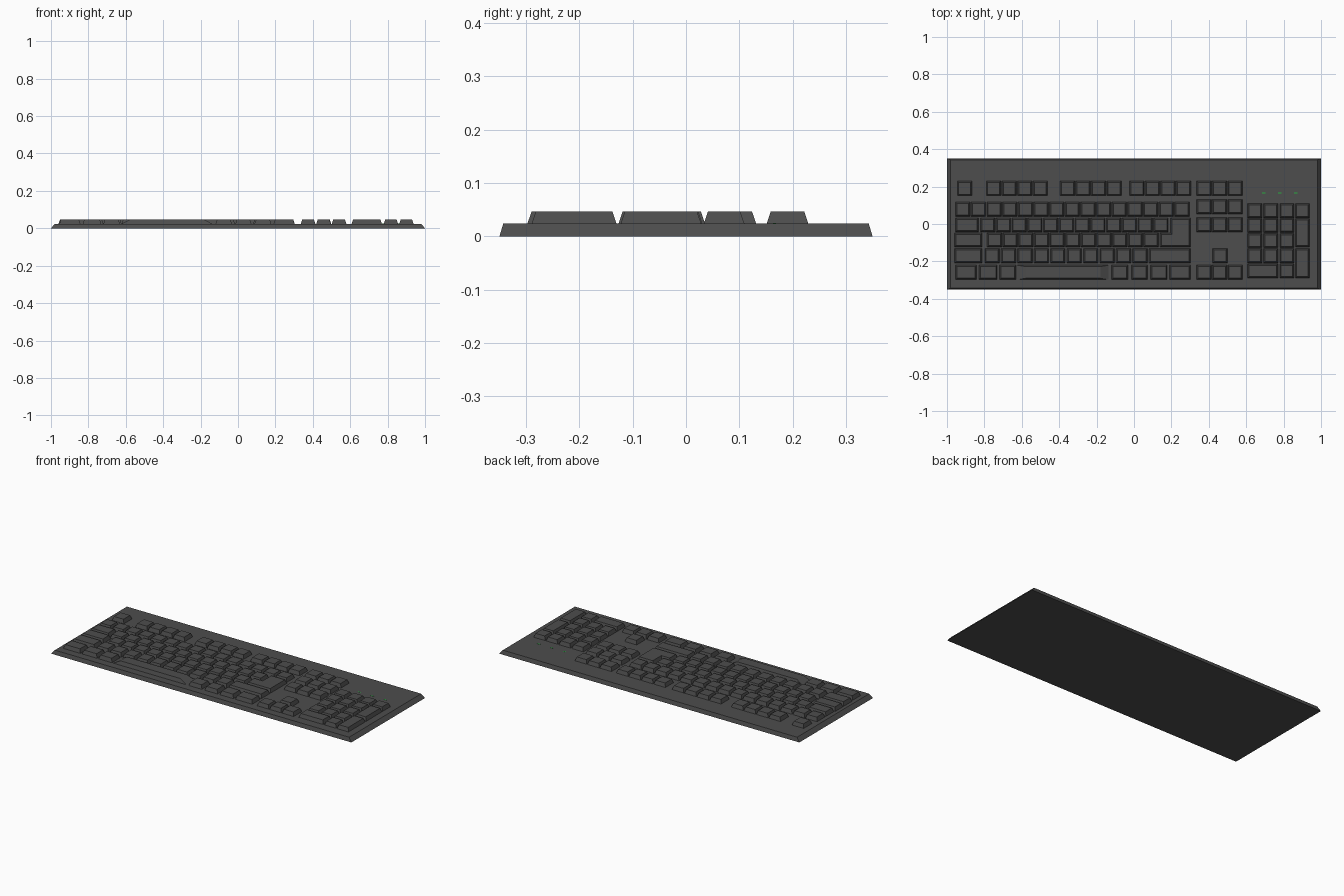
import bpy, bmesh

if "Cube" in bpy.data.objects:
    bpy.data.objects.remove(bpy.data.objects["Cube"])

DECK, TOP = 0.0235, 0.046      # deck height, keycap height
INSET = 0.008                  # keycap taper per side

dark = bpy.data.materials.new("dark_plastic")
dark.diffuse_color = (0.075, 0.075, 0.075, 1)
dark.use_nodes = True
dark.node_tree.nodes["Principled BSDF"].inputs["Base Color"].default_value = dark.diffuse_color
green = bpy.data.materials.new("green_light")
green.diffuse_color = (0.02, 0.45, 0.05, 1)
green.use_nodes = True
green.node_tree.nodes["Principled BSDF"].inputs["Base Color"].default_value = green.diffuse_color


def loft(bm, lower, upper, z0, z1):
    """Closed solid between two matching outlines."""
    a = [bm.verts.new((x, y, z0)) for x, y in lower]
    b = [bm.verts.new((x, y, z1)) for x, y in upper]
    n = len(a)
    bm.faces.new(a[::-1])
    bm.faces.new(b)
    for i in range(n):
        j = (i + 1) % n
        bm.faces.new((a[i], a[j], b[j], b[i]))


def rect(x0, x1, y0, y1, dx=0.0, dy=0.0):
    return [(x0 + dx, y0 + dy), (x1 - dx, y0 + dy), (x1 - dx, y1 - dy), (x0 + dx, y1 - dy)]


def block(bm, x0, x1, y0, y1, z0=DECK - 0.001, z1=TOP, dx=INSET, dy=INSET):
    loft(bm, rect(x0, x1, y0, y1), rect(x0, x1, y0, y1, dx, dy), z0, z1)


def key_run(bm, start, count, pitch, y, width=0.079):
    for i in range(count):
        block(bm, start + i * pitch, start + i * pitch + width, *y)


def finish(bm, name, mat=dark):
    bmesh.ops.recalc_face_normals(bm, faces=bm.faces)
    me = bpy.data.meshes.new(name)
    bm.to_mesh(me)
    bm.free()
    me.materials.append(mat)
    ob = bpy.data.objects.new(name, me)
    bpy.context.collection.objects.link(ob)


# Case with sloped edges
bm = bmesh.new()
block(bm, -1, 1, -0.35, 0.35, 0, DECK, 0.02, 0.007)
finish(bm, "case")

# Rows of the main block (y ranges)
FN, NUM, UPPER = (0.151, 0.23), (0.041, 0.117), (-0.043, 0.033)
HOME, LOWER, BOTTOM = (-0.123, -0.048), (-0.209, -0.13), (-0.298, -0.22)

# Function row: escape and three groups of four
bm = bmesh.new()
key_run(bm, -0.945, 1, 0, FN)
for x in (-0.79, -0.395, -0.024):
    key_run(bm, x, 4, 0.083, FN)
finish(bm, "function_keys")

# Letter and number keys
bm = bmesh.new()
key_run(bm, -0.955, 15, 0.0837, NUM)
key_run(bm, -0.822, 12, 0.0842, UPPER)
key_run(bm, -0.785, 11, 0.0836, HOME)
key_run(bm, -0.798, 10, 0.0878, LOWER)
finish(bm, "typing_keys")

# Wide modifier keys
bm = bmesh.new()
for x0, x1, row in ((-0.955, -0.832, UPPER), (-0.96, -0.812, HOME), (-0.96, -0.812, LOWER),
                    (0.08, 0.303, LOWER), (-0.955, -0.842, BOTTOM), (-0.83, -0.731, BOTTOM),
                    (-0.72, -0.631, BOTTOM), (-0.12, -0.032, BOTTOM), (-0.014, 0.072, BOTTOM),
                    (0.088, 0.178, BOTTOM), (0.19, 0.303, BOTTOM)):
    block(bm, x0, x1, *row)
finish(bm, "modifier_keys")

# Space bar with long sloped ends
bm = bmesh.new()
block(bm, -0.625, -0.135, *BOTTOM, dx=0.045)
finish(bm, "space_bar")


# L-shaped enter key
def ell(d):
    x0, xm, x1, y0, ym, y1 = 0.14, 0.196, 0.303, HOME[0], HOME[1], UPPER[1]
    return [(x0 + d, y0 + d), (x1 - d, y0 + d), (x1 - d, y1 - d),
            (xm + d, y1 - d), (xm + d, ym - d), (x0 + d, ym - d)]


bm = bmesh.new()
loft(bm, ell(0), ell(INSET), DECK - 0.001, TOP)
finish(bm, "enter_key")

# Navigation cluster and arrows
bm = bmesh.new()
for row in (FN, (0.053, 0.132), (-0.043, 0.036), BOTTOM):
    key_run(bm, 0.335, 3, 0.083, row)
key_run(bm, 0.42, 1, 0, LOWER)
finish(bm, "navigation_keys")

# Number pad
bm = bmesh.new()
px = [0.607, 0.693, 0.779, 0.862]
py = [0.033, -0.046, -0.127, -0.208, -0.29]
W = 0.077
for r in range(4):
    for c in range(4 if r == 0 else 3):
        block(bm, px[c], px[c] + W, py[r], py[r] + W)
block(bm, px[0], px[1] + W, py[4], py[4] + W)
block(bm, px[2], px[2] + W, py[4], py[4] + W)
block(bm, px[3], px[3] + W, -0.123, 0.029)
block(bm, px[3], px[3] + W, py[4], -0.13)
finish(bm, "number_pad_keys")

# Indicator lights
bm = bmesh.new()
for x in (0.693, 0.779, 0.865):
    block(bm, x - 0.009, x + 0.009, 0.163, 0.169, DECK - 0.002, DECK + 0.001, 0, 0)
finish(bm, "indicator_lights", green)
